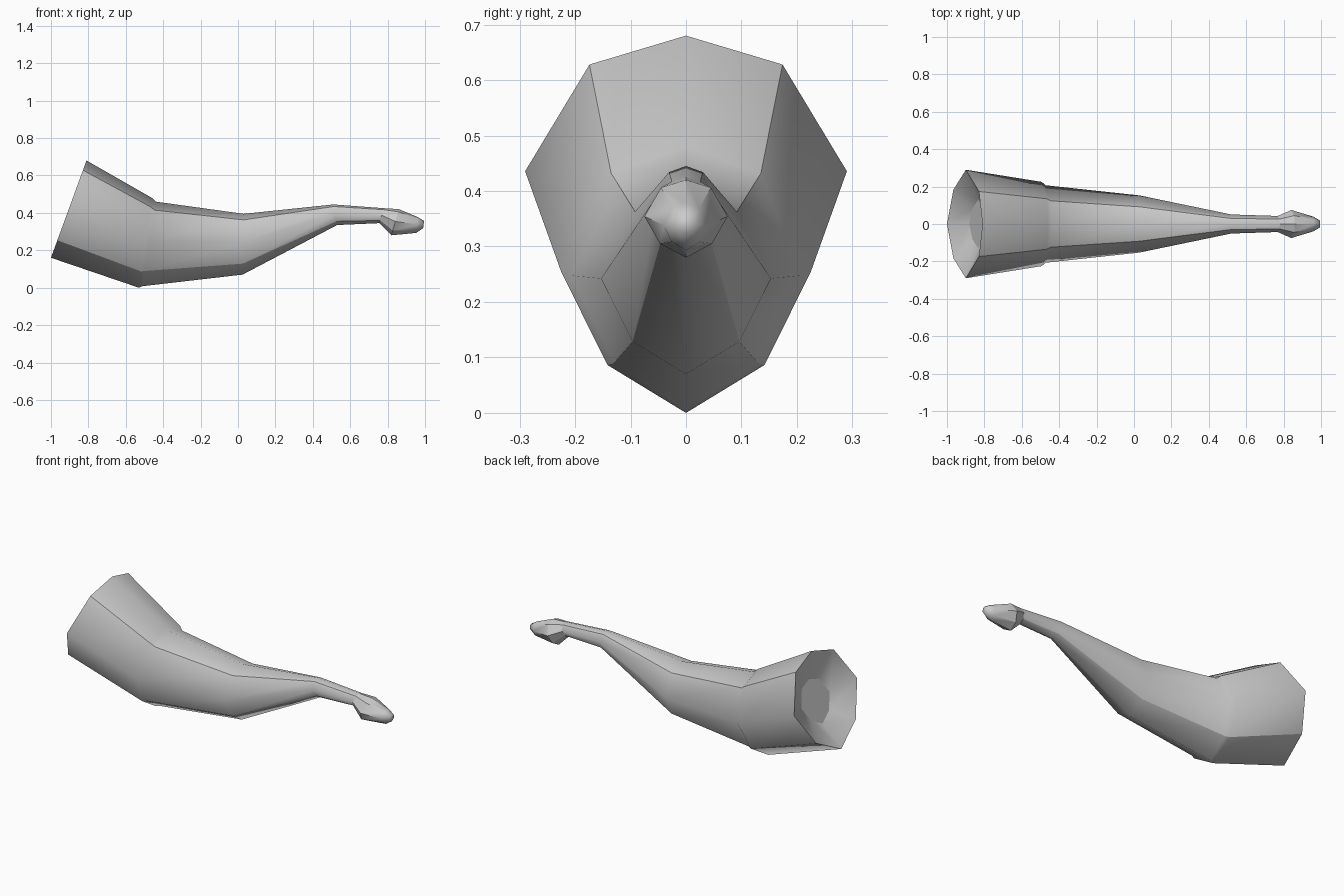
import bpy, bmesh

if "Cube" in bpy.data.objects:
    bpy.data.objects.remove(bpy.data.objects["Cube"])

# Each ring: top (x, z), bottom (x, z), half width
RINGS = [
    ((-0.81, 0.68), (-1.00, 0.16), 0.29),     # mouth rim
    ((-0.46, 0.48), (-0.53, 0.00), 0.225),    # step, wide side
    ((-0.44, 0.46), (-0.51, 0.008), 0.207),   # step, narrow side
    ((0.03, 0.395), (0.025, 0.07), 0.153),    # bend
    ((0.51, 0.445), (0.53, 0.335), 0.051),    # neck
    ((0.78, 0.425), (0.755, 0.345), 0.043),   # knob base
    ((0.86, 0.42), (0.82, 0.28), 0.075),      # knob widest
    ((0.96, 0.378), (0.953, 0.293), 0.040),   # tip shoulder
    ((0.995, 0.357), (0.99, 0.318), 0.020),   # tip
]
# Section shape: (fraction down from top, fraction of half width)
SECTION = [(0, 0), (0.1, 0.6), (0.47, 1), (0.82, 0.63), (1, 0),
           (0.82, -0.63), (0.47, -1), (0.1, -0.6)]
N = len(SECTION)


def add_ring(bm, top, bottom, width):
    return [bm.verts.new((top[0] + (bottom[0] - top[0]) * t, width * w,
                          top[1] + (bottom[1] - top[1]) * t))
            for t, w in SECTION]


def bridge(bm, a, b):
    for i in range(N):
        j = (i + 1) % N
        bm.faces.new((a[i], a[j], b[j], b[i])).smooth = True


def sharpen(bm, pairs):
    for a, b in pairs:
        edge = bm.edges.get((a, b))
        if edge:
            edge.smooth = False


def loop(r):
    return [(r[i], r[(i + 1) % N]) for i in range(N)]


bm = bmesh.new()
rings = [add_ring(bm, *r) for r in RINGS]
for a, b in zip(rings, rings[1:]):
    bridge(bm, a, b)
bm.faces.new(rings[-1]).smooth = True

# Shallow funnel inside the mouth, closed by a small floor
floor = add_ring(bm, (-0.792, 0.51), (-0.88, 0.276), 0.13)
bridge(bm, floor, rings[0])
bm.faces.new(floor)

# Long creases on the shoulders and flanks, all edges on the knob
for k, (a, b) in enumerate(zip(rings[:-2], rings[1:-1])):
    for i in (range(N) if k in (5, 6) else (1, 3, 5, 7)):
        sharpen(bm, [(a[i], b[i])])
for r in (rings[0], rings[5], rings[6], floor):
    sharpen(bm, loop(r))

bmesh.ops.recalc_face_normals(bm, faces=bm.faces)
mesh = bpy.data.meshes.new("horn")
bm.to_mesh(mesh)
bm.free()
bpy.context.collection.objects.link(bpy.data.objects.new("horn", mesh))
